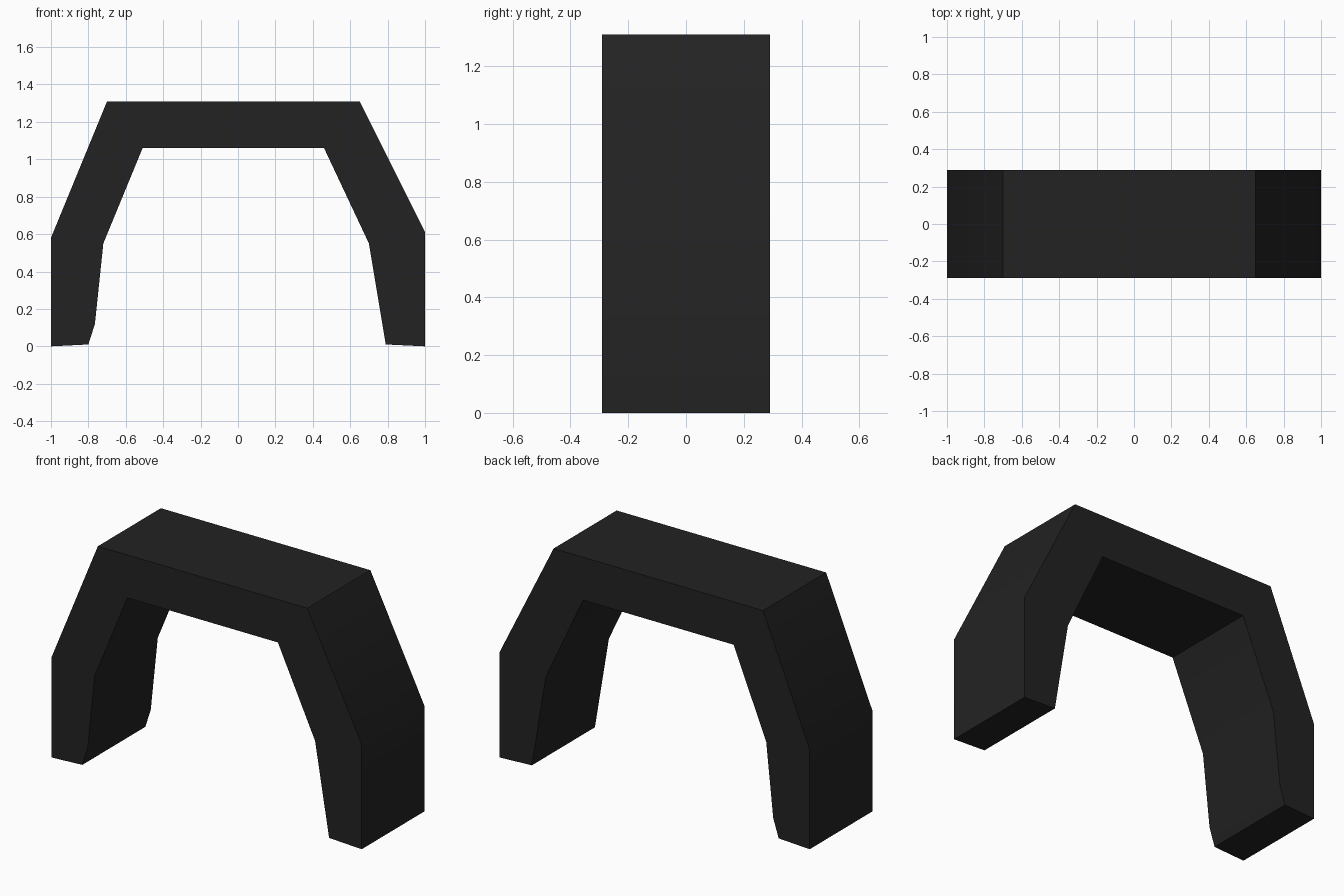
import bpy
import bmesh
import math

cube = bpy.data.objects.get("Cube")
if cube:
    bpy.data.objects.remove(cube, do_unlink=True)

HALF_DEPTH = 0.29

# Near-black material
black = bpy.data.materials.new("soft_black")
black.use_nodes = True
colour = (0.016, 0.016, 0.016, 1)
black.diffuse_color = colour
black.node_tree.nodes["Principled BSDF"].inputs["Base Color"].default_value = colour

# Arch outline (x, z): outer edge left to right, then inner edge back
outer = [(-1, 0), (-1, 0.58), (-0.70, 1.31), (0.65, 1.31), (1, 0.61), (1, 0)]
inner = [(0.79, 0.01), (0.70, 0.55), (0.46, 1.06), (-0.51, 1.06),
         (-0.72, 0.55), (-0.765, 0.12), (-0.80, 0.01)]

# Extrude the outline through the depth
bm = bmesh.new()
front = bm.faces.new([bm.verts.new((x, -HALF_DEPTH, z)) for x, z in outer + inner])
extruded = bmesh.ops.extrude_face_region(bm, geom=[front], use_keep_orig=True)
moved = [g for g in extruded["geom"] if isinstance(g, bmesh.types.BMVert)]
bmesh.ops.translate(bm, verts=moved, vec=(0, 2 * HALF_DEPTH, 0))
bmesh.ops.recalc_face_normals(bm, faces=bm.faces)

mesh = bpy.data.meshes.new("arch")
bm.to_mesh(mesh)
bm.free()
mesh.materials.append(black)
arch = bpy.data.objects.new("arch", mesh)
bpy.context.collection.objects.link(arch)

# Soften the shallow bends only
bpy.ops.object.select_all(action="DESELECT")
arch.select_set(True)
bpy.context.view_layer.objects.active = arch
bpy.ops.object.shade_smooth_by_angle(angle=math.radians(30))
